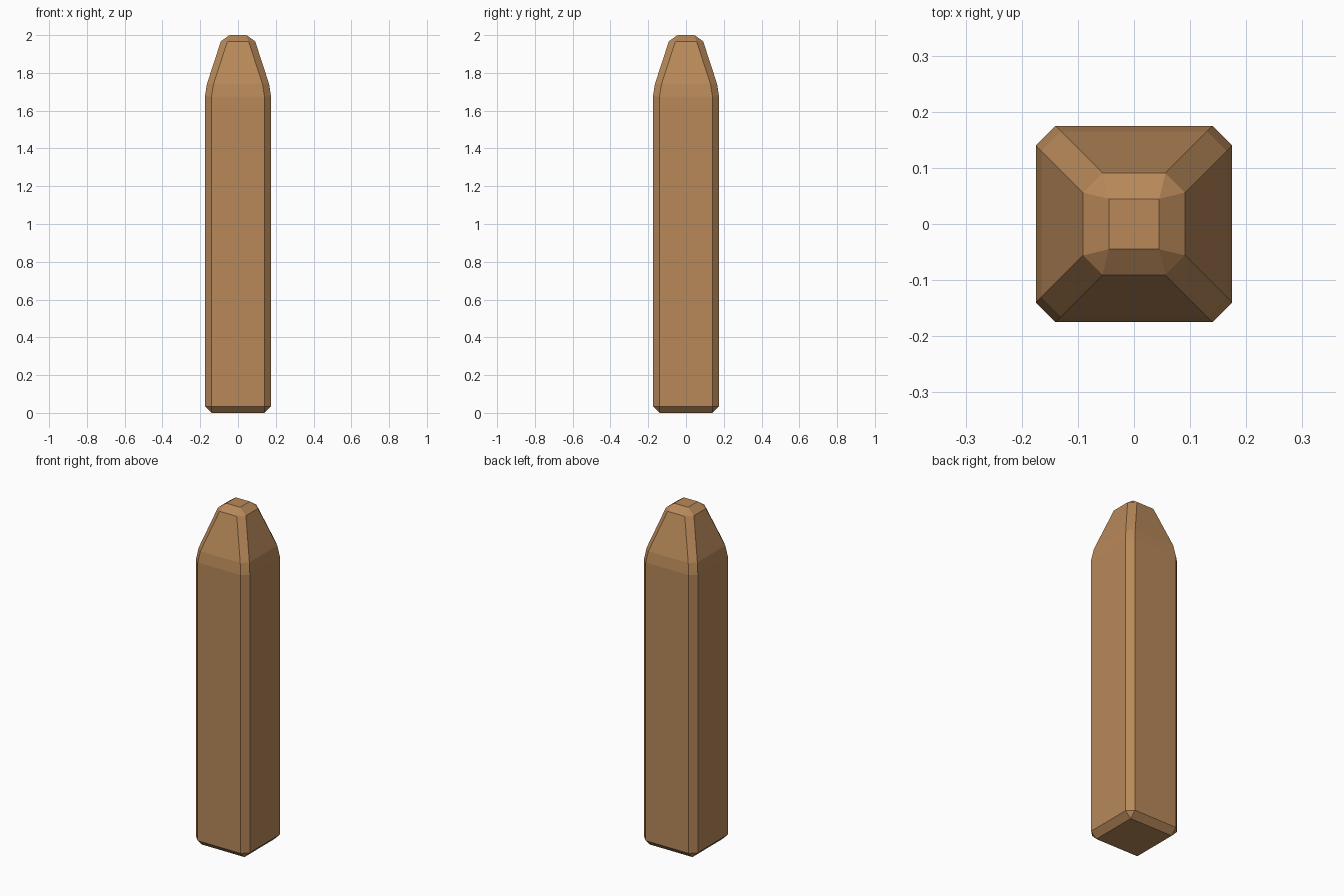
import bpy, bmesh

if "Cube" in bpy.data.objects:
    bpy.data.objects.remove(bpy.data.objects["Cube"])

# Profile of the post: (half width, corner chamfer, height)
CH = 0.035
PROFILE = [(0.14, 0, 0), (0.175, CH, 0.035), (0.175, CH, 1.675),
           (0.165, CH, 1.74), (0.091, CH, 1.967), (0.045, 0, 2.0)]


def ring(bm, h, c, z):
    """Square ring with chamfered corners; each corner holds two points."""
    pts = []
    for sx, sy in ((1, 1), (-1, 1), (-1, -1), (1, -1)):
        a, b = (sx * h, sy * (h - c)), (sx * (h - c), sy * h)
        pair = (a, b) if sx * sy > 0 else (b, a)
        if c:
            pts += [bm.verts.new((*p, z)) for p in pair]
        else:
            pts += [bm.verts.new((*pair[0], z))] * 2
    return pts


def cap(bm, r):
    bm.faces.new(list(dict.fromkeys(r)))


# Loft the rings into the post
bm = bmesh.new()
rings = [ring(bm, *p) for p in PROFILE]
for lo, up in zip(rings, rings[1:]):
    for i in range(8):
        j = (i + 1) % 8
        bm.faces.new(list(dict.fromkeys((lo[i], lo[j], up[j], up[i]))))
cap(bm, rings[0])
cap(bm, rings[-1])
bmesh.ops.recalc_face_normals(bm, faces=bm.faces)

mesh = bpy.data.meshes.new("wooden_post")
bm.to_mesh(mesh)
bm.free()
post = bpy.data.objects.new("wooden_post", mesh)
bpy.context.collection.objects.link(post)

# Wood colour
wood = bpy.data.materials.new("wood")
wood.diffuse_color = (0.48, 0.25, 0.10, 1)
wood.use_nodes = True
wood.node_tree.nodes["Principled BSDF"].inputs["Base Color"].default_value = wood.diffuse_color
mesh.materials.append(wood)
